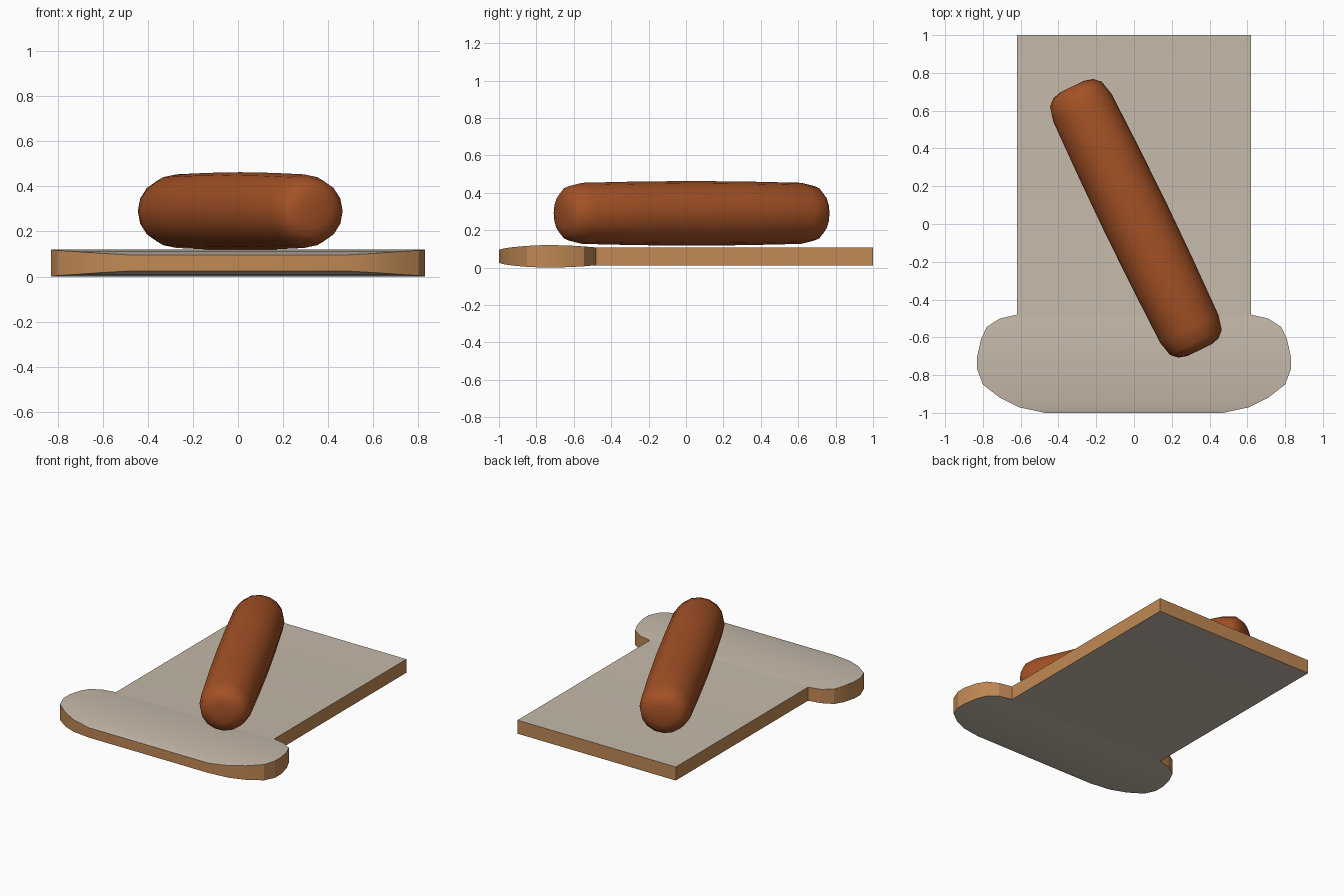
import bpy, bmesh, math
from mathutils import Matrix

if "Cube" in bpy.data.objects:
    bpy.data.objects.remove(bpy.data.objects["Cube"])


def material(name, rgb):
    m = bpy.data.materials.new(name)
    m.diffuse_color = (*rgb, 1)
    m.use_nodes = True
    m.node_tree.nodes["Principled BSDF"].inputs["Base Color"].default_value = m.diffuse_color
    return m


pale = material("pale beige", (0.56, 0.485, 0.40))
tan = material("tan edge", (0.53, 0.25, 0.09))
brown = material("roasted brown", (0.37, 0.083, 0.019))


def finish(bm, name, mats, angle):
    me = bpy.data.meshes.new(name)
    bm.to_mesh(me)
    bm.free()
    ob = bpy.data.objects.new(name, me)
    bpy.context.collection.objects.link(ob)
    for m in mats:
        me.materials.append(m)
    bpy.ops.object.select_all(action='DESELECT')
    ob.select_set(True)
    bpy.context.view_layer.objects.active = ob
    bpy.ops.object.shade_smooth_by_angle(angle=math.radians(angle))
    return ob


# Base: slab with a wide, rounded, lens-thick front bar (y, half width, half thickness)
rows = [(-1, .47, .035), (-.97, .61, .043), (-.92, .71, .050), (-.85, .80, .056),
        (-.77, .83, .06), (-.70, .83, .06), (-.61, .81, .057), (-.545, .78, .053),
        (-.50, .71, .049), (-.48, .62, .048), (1, .62, .048)]
bm = bmesh.new()
rings = [[bm.verts.new((sx * w, y, .06 + sz * h))
          for sx, sz in ((-1, -1), (1, -1), (1, 1), (-1, 1))] for y, w, h in rows]
for a, b in zip(rings, rings[1:]):
    for i in range(4):
        j = (i + 1) % 4
        bm.faces.new((a[i], a[j], b[j], b[i]))
bm.faces.new(rings[0])
bm.faces.new(rings[-1])
bmesh.ops.recalc_face_normals(bm, faces=bm.faces)
bm.normal_update()
for f in bm.faces:      # pale top and bottom, tan rim
    f.material_index = 0 if abs(f.normal.z) > .7 else 1
finish(bm, "base_board", [pale, tan], 15)

# Sausage: slightly bulging revolved roll lying diagonally (distance from middle, radius)
half = [(.775, .07), (.762, .118), (.73, .152), (.65, .171), (.33, .178)]
profile = [(-t, r) for t, r in half] + [(0, .181)] + [(t, r) for t, r in half[::-1]]
bm = bmesh.new()
N = 16
rings = [[bm.verts.new((r * math.cos(2 * math.pi * k / N), t,
                        .955 * r * math.sin(2 * math.pi * k / N)))
          for k in range(N)] for t, r in profile]
for a, b in zip(rings, rings[1:]):
    for i in range(N):
        j = (i + 1) % N
        bm.faces.new((a[i], a[j], b[j], b[i]))
bm.faces.new(rings[0])
bm.faces.new(rings[-1])
bmesh.ops.recalc_face_normals(bm, faces=bm.faces)
bm.transform(Matrix.Translation((.01, .03, .29)) @ Matrix.Rotation(math.radians(25.8), 4, 'Z'))
finish(bm, "sausage", [brown], 60)
